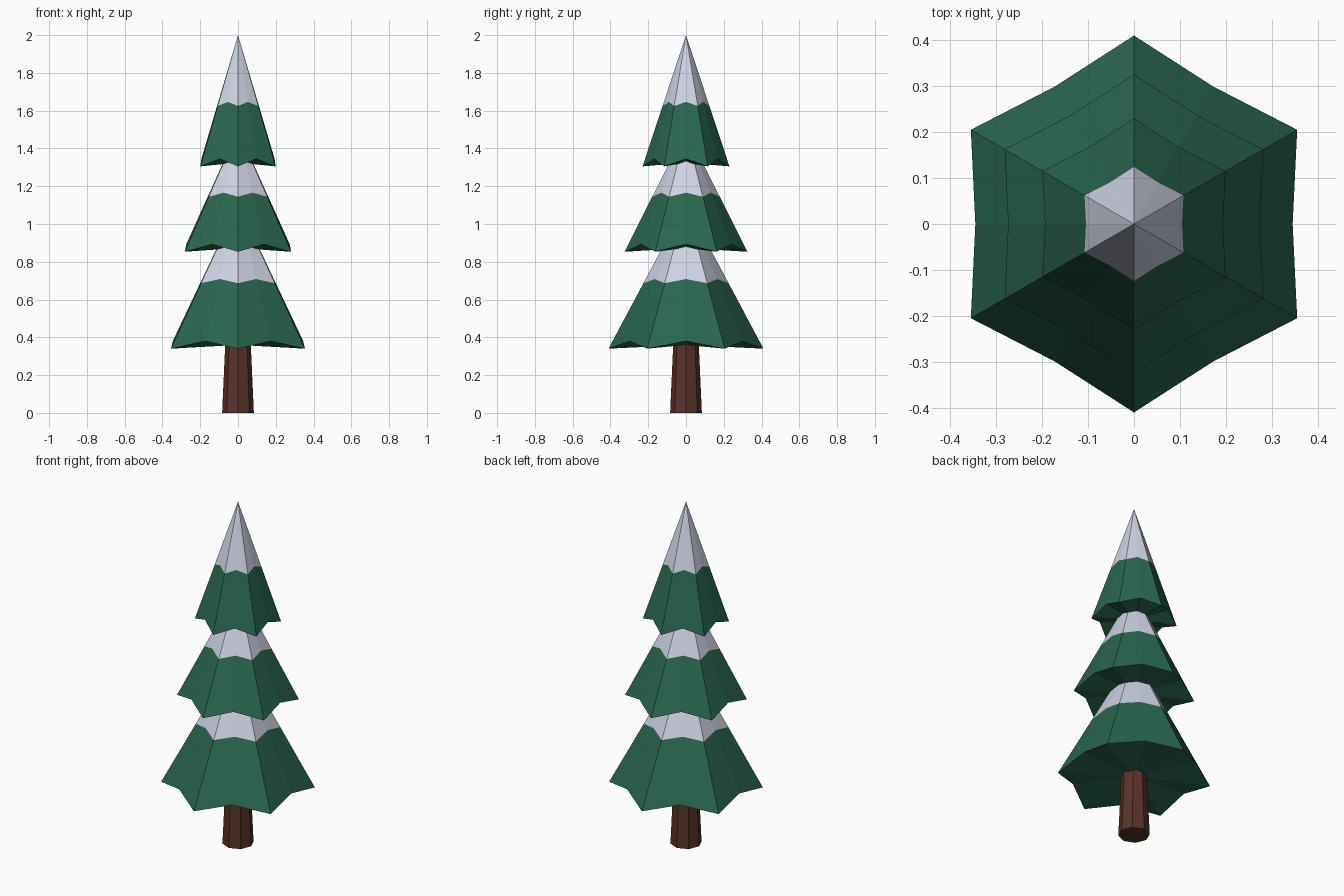
import bpy, bmesh, math

if "Cube" in bpy.data.objects:
    bpy.data.objects.remove(bpy.data.objects["Cube"])


def material(name, rgb):
    m = bpy.data.materials.new(name)
    m.diffuse_color = (*rgb, 1.0)
    m.use_nodes = True
    m.node_tree.nodes["Principled BSDF"].inputs["Base Color"].default_value = m.diffuse_color
    return m


GREEN = material("needle_green", (0.023, 0.133, 0.080))
SNOW = material("snow_white", (0.62, 0.65, 0.78))
BARK = material("bark_brown", (0.10, 0.033, 0.023))


def finish(name, bm, mats):
    bmesh.ops.recalc_face_normals(bm, faces=bm.faces[:])
    me = bpy.data.meshes.new(name)
    bm.to_mesh(me)
    bm.free()
    for m in mats:
        me.materials.append(m)
    ob = bpy.data.objects.new(name, me)
    bpy.context.collection.objects.link(ob)
    return ob


def tier(name, radius, z, apex, snow_t, lift=0.04):
    """Six-pointed skirt: low corners, raised notches between them, snowy upper part."""
    bm = bmesh.new()
    rim, line = [], []
    for i in range(12):
        a = math.radians(90 + 30 * i)
        r, h = (radius, z) if i % 2 == 0 else (radius * 0.842, z + lift)
        rim.append(bm.verts.new((r * math.cos(a), r * math.sin(a), h)))
        s = r * (1 - snow_t)
        line.append(bm.verts.new((s * math.cos(a), s * math.sin(a), h + (apex - h) * snow_t)))
    top = bm.verts.new((0, 0, apex))
    under = bm.verts.new((0, 0, z + 0.02))
    for i in range(12):
        j = (i + 1) % 12
        bm.faces.new((rim[i], rim[j], line[j], line[i]))
        bm.faces.new((rim[j], rim[i], under))
        bm.faces.new((line[i], line[j], top)).material_index = 1
    return finish(name, bm, (GREEN, SNOW))


# Foliage tiers, bottom to top
tier("lower_branches", 0.41, 0.34, 1.11, 0.45)
tier("middle_branches", 0.325, 0.853, 1.50, 0.45)
tier("top_branches", 0.23, 1.305, 2.0, 0.46)

# Tapered eight-sided trunk with corners on the axes
bm = bmesh.new()
rings = []
for r, z in ((0.084, 0.0), (0.067, 0.38)):
    rings.append([bm.verts.new((r * math.cos(k * math.pi / 4), r * math.sin(k * math.pi / 4), z))
                  for k in range(8)])
for k in range(8):
    n = (k + 1) % 8
    bm.faces.new((rings[0][k], rings[0][n], rings[1][n], rings[1][k]))
bm.faces.new(rings[0][::-1])
bm.faces.new(rings[1])
finish("trunk", bm, (BARK,))
